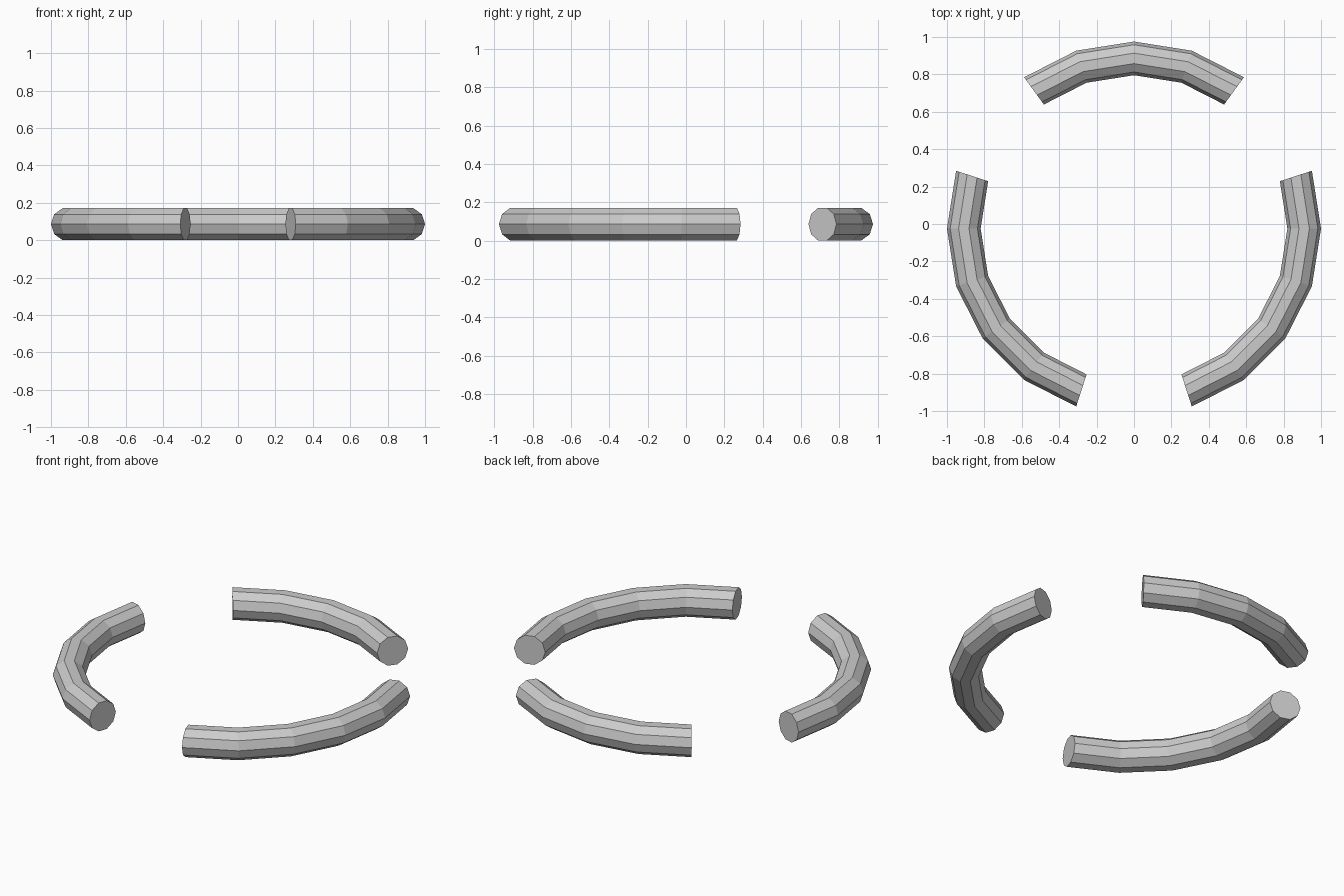
import bpy, bmesh
from math import sin, cos, radians, pi

if "Cube" in bpy.data.objects:
    bpy.data.objects.remove(bpy.data.objects["Cube"])

STEP = 18            # degrees per ring segment (20 around the full ring)
SIDES = 10           # sides of the tube section
TUBE = 0.09
RING = 1.0 - TUBE
CENTRE_Y = -0.0245
CENTRE_Z = TUBE * sin(radians(72))


def ring_arc(name, start, segments):
    """Capped, flat-shaded piece of a torus starting at an angle in degrees."""
    bm = bmesh.new()
    loops = []
    for i in range(segments + 1):
        a = radians(start + i * STEP)
        loop = []
        for j in range(SIDES):
            t = 2 * pi * j / SIDES
            r = RING + TUBE * cos(t)
            loop.append(bm.verts.new((r * cos(a), r * sin(a) + CENTRE_Y,
                                      CENTRE_Z + TUBE * sin(t))))
        loops.append(loop)
    for p, q in zip(loops, loops[1:]):
        for j in range(SIDES):
            k = (j + 1) % SIDES
            bm.faces.new((p[j], q[j], q[k], p[k]))
    # end caps
    bm.faces.new(loops[0])
    bm.faces.new(loops[-1][::-1])
    bmesh.ops.recalc_face_normals(bm, faces=bm.faces[:])
    mesh = bpy.data.meshes.new(name)
    bm.to_mesh(mesh)
    bm.free()
    obj = bpy.data.objects.new(name, mesh)
    bpy.context.collection.objects.link(obj)
    return obj


# Two long side arcs and a shorter one at the back
ring_arc("right_arc", -72, 5)
ring_arc("left_arc", 162, 5)
ring_arc("back_arc", 54, 4)
